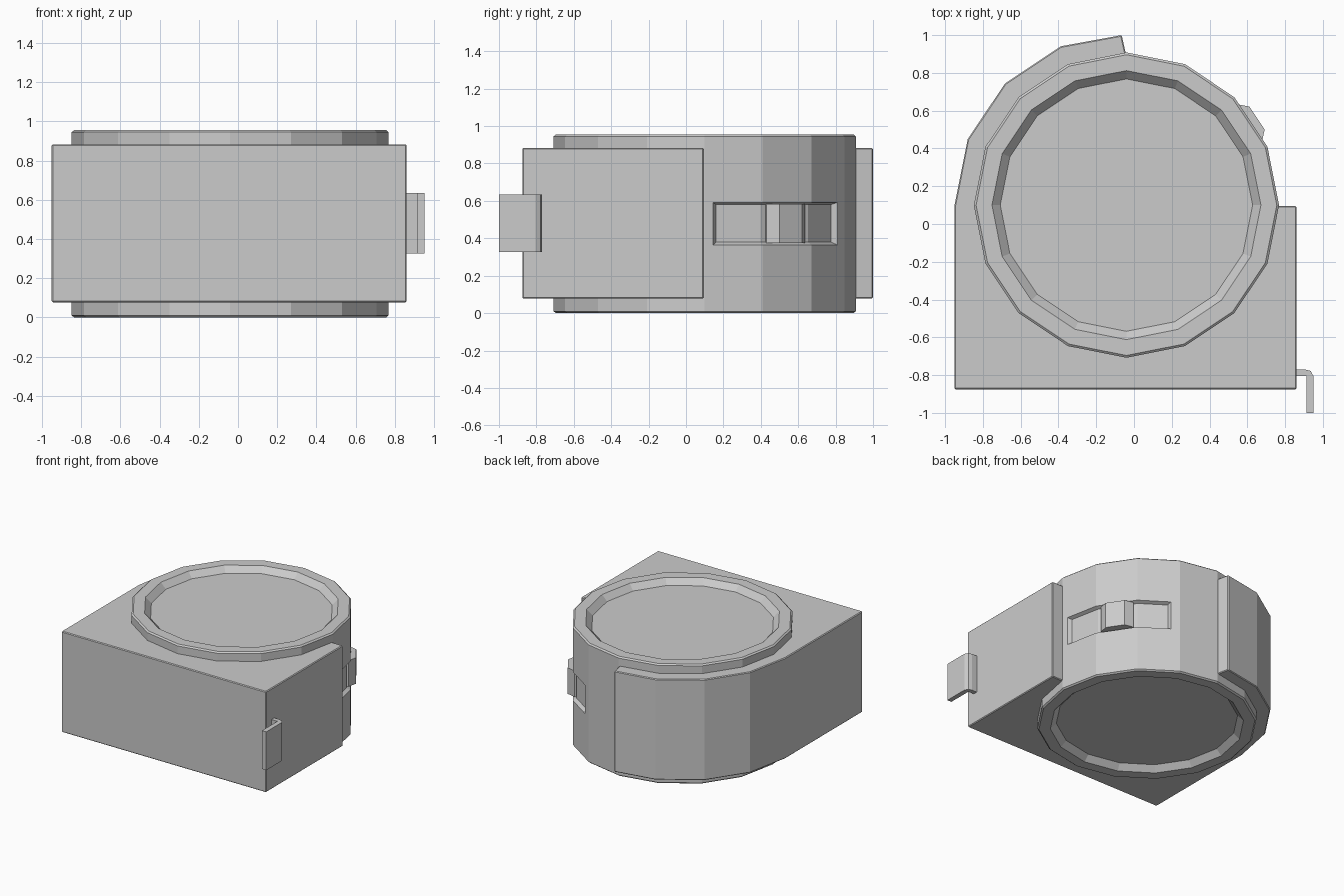
import bpy, bmesh
from math import cos, sin, radians

if "Cube" in bpy.data.objects:
    bpy.data.objects.remove(bpy.data.objects["Cube"])

CX, CY, R, H, N = -0.04, 0.10, 0.808, 0.955, 16
STEP = 360 / N


def polar(r, deg):
    return CX + r * cos(radians(deg)), CY + r * sin(radians(deg))


def facet_r(r, deg):
    """Radius at an angle on the flat sides of the 16-gon of radius r."""
    return r * cos(radians(STEP / 2)) / cos(radians(deg % STEP - STEP / 2))


def finish(name, bm):
    bmesh.ops.recalc_face_normals(bm, faces=bm.faces)
    me = bpy.data.meshes.new(name)
    bm.to_mesh(me)
    bm.free()
    ob = bpy.data.objects.new(name, me)
    bpy.context.collection.objects.link(ob)
    return ob


def loft(name, rings):
    """Join equal-length point rings and cap both ends."""
    bm = bmesh.new()
    vs = [[bm.verts.new(p) for p in ring] for ring in rings]
    n = len(vs[0])
    for a, b in zip(vs, vs[1:]):
        for i in range(n):
            j = (i + 1) % n
            bm.faces.new((a[i], a[j], b[j], b[i]))
    bm.faces.new(vs[0])
    bm.faces.new(vs[-1])
    return finish(name, bm)


def prism(name, outline, z0, z1, bevel=0.0):
    ob = loft(name, [[(x, y, z) for x, y in outline] for z in (z0, z1)])
    if bevel:
        m = ob.modifiers.new("edge_bevel", 'BEVEL')
        m.width, m.segments = bevel, 1
        m.limit_method, m.angle_limit = 'ANGLE', radians(40)
    return ob


# Sixteen-sided drum with chamfered rims and dished ends
half = [(0.668, 0.045), (0.712, 0.0), (R - 0.012, 0.0), (R, 0.01)]
profile = half + [(r, H - z) for r, z in reversed(half)]
drum = loft("tape_drum", [[(*polar(r, i * STEP), z) for i in range(N)]
                          for r, z in profile])

# Shallow slot with sloping walls cut around the drum's side
sections = []
for outer, inner in ((3, 4.5), (22.5, 22.5), (45, 45), (63, 61.5)):
    pi = polar(facet_r(R - 0.028, inner), inner)
    po = polar(facet_r(R + 0.004, outer), outer)
    sections.append([(*pi, 0.38), (*po, 0.362), (*po, 0.594), (*pi, 0.58)])
cutter = loft("slot_cutter", sections)
cutter.hide_render = True
cutter.hide_viewport = True
cut = drum.modifiers.new("slot", 'BOOLEAN')
cut.operation, cut.object, cut.solver = 'DIFFERENCE', cutter, 'EXACT'

# Sliding button in the slot
prism("slide_button", [polar(0.74, 25.2), polar(0.79, 24.8), polar(0.834, 28.7),
                       polar(0.834, 38.7), polar(0.79, 42.7), polar(0.74, 42.3)],
      0.376, 0.584)

# Outer housing: square front, faceted wrap around the back left
wrap = [polar(0.91, a) for a in (112.5, 135, 157.5, 180)]
prism("housing", [(-0.95, -0.875), (0.86, -0.875), (0.86, 0.095), (0.70, 0.095),
                  (CX, CY), (-0.03, 0.84), (-0.065, 1.0)] + wrap,
      0.077, 0.883, 0.006)

# Bent hook at the tape end
prism("end_hook", [(0.84, -0.77), (0.905, -0.77), (0.935, -0.778), (0.95, -0.805),
                   (0.95, -1.0), (0.912, -1.0), (0.912, -0.805), (0.84, -0.805)],
      0.327, 0.634)
